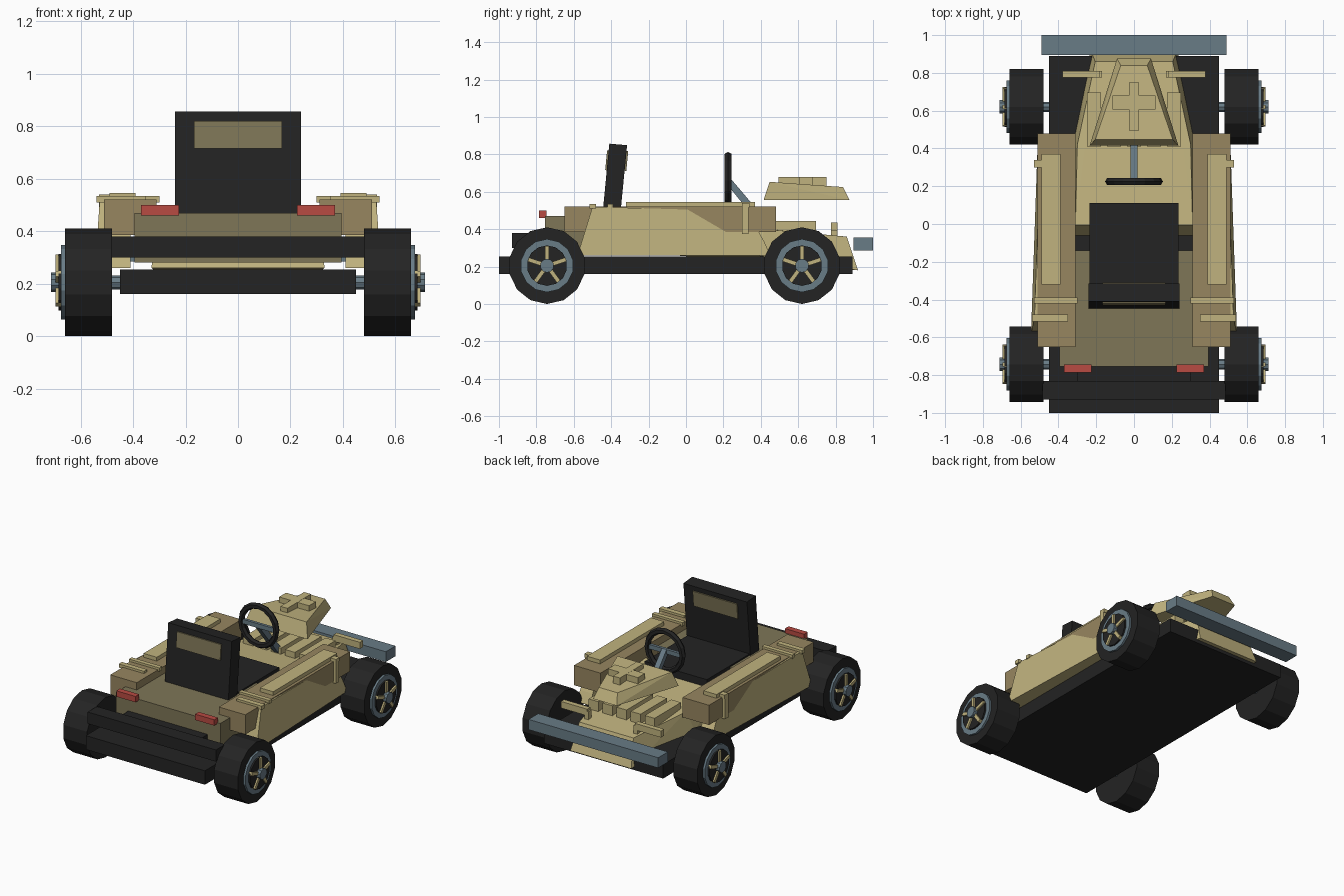
import bpy, bmesh, math
from mathutils import Vector, Matrix

if "Cube" in bpy.data.objects:
    bpy.data.objects.remove(bpy.data.objects["Cube"])


def mat(name, r, g, b):
    m = bpy.data.materials.new(name)
    m.diffuse_color = (r, g, b, 1)
    m.use_nodes = True
    m.node_tree.nodes["Principled BSDF"].inputs["Base Color"].default_value = m.diffuse_color
    return m


TAN = mat("tan", 0.53, 0.45, 0.21)
BROWN = mat("brown", 0.31, 0.24, 0.117)
OLIVE = mat("olive", 0.21, 0.18, 0.095)
BLACK = mat("black", 0.017, 0.017, 0.017)
STEEL = mat("blue grey", 0.14, 0.20, 0.24)
RED = mat("red", 0.48, 0.07, 0.055)


def finish(name, bm, m):
    bmesh.ops.recalc_face_normals(bm, faces=bm.faces)
    me = bpy.data.meshes.new(name)
    bm.to_mesh(me)
    bm.free()
    me.materials.append(m)
    ob = bpy.data.objects.new(name, me)
    bpy.context.collection.objects.link(ob)
    return ob


def hull(name, pts, m):
    bm = bmesh.new()
    for p in pts:
        bm.verts.new(p)
    bmesh.ops.convex_hull(bm, input=bm.verts)
    bmesh.ops.dissolve_limit(bm, angle_limit=0.01, verts=bm.verts, edges=bm.edges)
    return finish(name, bm, m)


def box(name, x, y, z, m):
    return hull(name, [(a, b, c) for a in x for b in y for c in z], m)


def pair(name, x, y, z, m):
    # left and right copies of a box
    for s, side in ((1, "right"), (-1, "left")):
        box(f"{side}_{name}", (s * x[0], s * x[1]), y, z, m)


def both(pts):
    return [(s * x, y, z) for x, y, z in pts for s in (1, -1)]


def cyl_x(name, x0, x1, y, z, r, n, m):
    # cylinder along x with a vertex pointing up
    bm = bmesh.new()
    rings = []
    for x in (x0, x1):
        rings.append([bm.verts.new((x, y + r * math.sin(2 * math.pi * i / n),
                                    z + r * math.cos(2 * math.pi * i / n))) for i in range(n)])
    bm.faces.new(rings[0])
    bm.faces.new(rings[1])
    for i in range(n):
        j = (i + 1) % n
        bm.faces.new((rings[0][i], rings[0][j], rings[1][j], rings[1][i]))
    return finish(name, bm, m)


# chassis and bumpers
box("chassis", (-0.45, 0.45), (-1.0, 0.89), (0.16, 0.255), BLACK)
box("rear_bumper", (-0.485, 0.485), (-0.93, -0.83), (0.30, 0.38), BLACK)
box("rear_bumper_mount", (-0.3, 0.3), (-0.84, -0.74), (0.31, 0.37), BLACK)
box("front_bumper", (-0.49, 0.49), (0.895, 1.0), (0.285, 0.355), STEEL)

# rear deck and tail lights
box("rear_deck", (-0.395, 0.395), (-0.755, -0.14), (0.28, 0.47), OLIVE)
pair("tail_light", (0.225, 0.37), (-0.785, -0.745), (0.46, 0.50), RED)

# side pods with raised trim
pair("side_pod", (0.31, 0.51), (-0.65, 0.48), (0.385, 0.52), BROWN)
pair("pod_top_plate", (0.39, 0.49), (-0.32, 0.37), (0.515, 0.546), TAN)
pair("pod_rear_strap", (0.30, 0.53), (-0.42, -0.39), (0.51, 0.535), TAN)
pair("pod_end_strap", (0.35, 0.54), (-0.515, -0.48), (0.51, 0.535), TAN)
pair("pod_front_strap", (0.39, 0.53), (0.305, 0.34), (0.515, 0.54), TAN)
pair("pod_side_strap", (0.49, 0.53), (0.30, 0.335), (0.375, 0.54), TAN)

# tapered side panels from a side profile
profile = [(-0.58, 0.26), (-0.50, 0.52), (0.0, 0.505), (0.24, 0.485),
           (0.37, 0.42), (0.42, 0.33), (0.45, 0.26)]
for s, side in ((1, "right"), (-1, "left")):
    pts = []
    for y, z in profile:
        outer = 0.525 - 0.035 * y - 0.06 * (z - 0.26)
        pts += [(s * outer, y, z), (s * 0.41, y, z)]
    hull(f"{side}_side_panel", pts, TAN)

# nose body, louvres and small front wings
hull("nose_body", both([
    (0.33, -0.06, 0.26), (0.33, 0.38, 0.26), (0.23, 0.92, 0.18),
    (0.31, -0.005, 0.44), (0.30, 0.42, 0.40), (0.205, 0.86, 0.36)]), TAN)
for i in range(5):
    x = (i - 2) * 0.106
    box(f"louvre_{i + 1}", (x - 0.037, x + 0.037), (0.41, 0.695), (0.37, 0.443), TAN)
pair("front_wing", (0.18, 0.378), (0.775, 0.81), (0.39, 0.435), TAN)
pair("front_wing_mount", (0.17, 0.20), (0.775, 0.81), (0.35, 0.42), TAN)

# raised nose cone with a cross plate
hull("nose_cone", both([
    (0.235, 0.415, 0.555), (0.09, 0.875, 0.555),
    (0.205, 0.447, 0.653), (0.07, 0.84, 0.625)]), TAN)
box("cross_long", (-0.026, 0.026), (0.495, 0.75), (0.62, 0.68), TAN)
box("cross_wide", (-0.113, 0.113), (0.605, 0.68), (0.62, 0.679), TAN)

# seat
box("seat_cushion", (-0.235, 0.235), (-0.42, 0.11), (0.36, 0.48), BLACK)
hull("seat_back", both([
    (0.24, -0.45, 0.44), (0.24, -0.355, 0.44),
    (0.24, -0.41, 0.857), (0.24, -0.315, 0.849)]), BLACK)
hull("seat_back_panel", both([
    (0.167, -0.432, 0.715), (0.167, -0.319, 0.712),
    (0.167, -0.422, 0.82), (0.167, -0.309, 0.817)]), OLIVE)

# steering wheel, crossbar and column
bpy.ops.mesh.primitive_torus_add(major_radius=0.132, minor_radius=0.021, major_segments=16,
                                 minor_segments=6, location=(0, 0.225, 0.66),
                                 rotation=(math.pi / 2, 0, 0))
ob = bpy.context.object
ob.name = "steering_wheel"
ob.data.materials.append(BLACK)
box("steering_crossbar", (-0.125, 0.125), (0.215, 0.235), (0.645, 0.675), STEEL)
hull("steering_column", both([
    (0.018, 0.215, 0.645), (0.018, 0.235, 0.675),
    (0.018, 0.43, 0.38), (0.018, 0.46, 0.41)]), STEEL)

# axles and wheels
for end, yc in (("rear", -0.743), ("front", 0.62)):
    zc = 0.205
    cyl_x(f"{end}_axle", -0.6, 0.6, yc, zc, 0.027, 8, STEEL)
    for s, side in ((1, "right"), (-1, "left")):
        n = f"{end}_{side}"
        cyl_x(n + "_tyre", s * 0.48, s * 0.66, yc, zc, 0.205, 14, BLACK)
        cyl_x(n + "_rim", s * 0.65, s * 0.674, yc, zc, 0.142, 14, STEEL)
        cyl_x(n + "_rim_disc", s * 0.66, s * 0.685, yc, zc, 0.108, 14, BLACK)
        cyl_x(n + "_hub", s * 0.66, s * 0.713, yc, zc, 0.037, 10, STEEL)
        for k in range(5):
            spoke = box(f"{n}_spoke_{k + 1}", (s * 0.67, s * 0.696), (-0.011, 0.011),
                        (0.02, 0.106), TAN)
            spoke.data.transform(Matrix.Translation(Vector((0, yc, zc)))
                                 @ Matrix.Rotation(2 * math.pi * k / 5, 4, 'X'))
